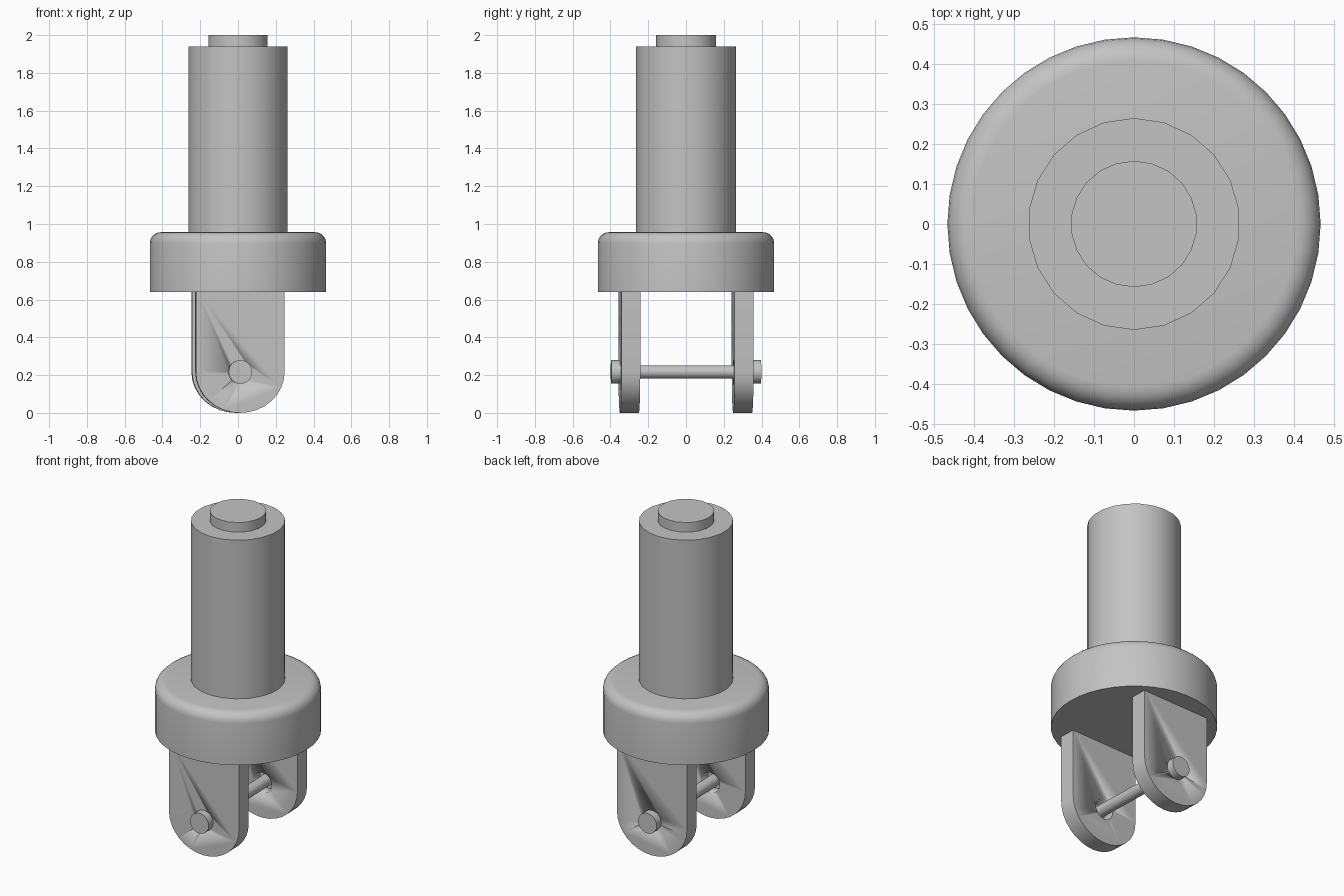
import bpy, bmesh
from math import pi, sin, cos, radians
from mathutils import Matrix

if "Cube" in bpy.data.objects:
    bpy.data.objects.remove(bpy.data.objects["Cube"], do_unlink=True)

GREY = (0.55, 0.55, 0.55, 1)
steel = bpy.data.materials.new("grey_steel")
steel.use_nodes = True
steel.diffuse_color = GREY
steel.node_tree.nodes["Principled BSDF"].inputs["Base Color"].default_value = GREY

TWIST = Matrix.Rotation(radians(1.9), 4, "Z")  # fork and pin sit slightly turned
PIN_Z = 0.217


def finish(name, bm, smooth=True):
    bmesh.ops.recalc_face_normals(bm, faces=bm.faces)
    mesh = bpy.data.meshes.new(name)
    bm.to_mesh(mesh)
    bm.free()
    mesh.materials.append(steel)
    obj = bpy.data.objects.new(name, mesh)
    bpy.context.collection.objects.link(obj)
    if smooth:
        bpy.ops.object.select_all(action="DESELECT")
        obj.select_set(True)
        bpy.context.view_layer.objects.active = obj
        bpy.ops.object.shade_smooth_by_angle(angle=radians(35))
    return obj


def upright(name, radius, z0, z1, sides, round_top=0):
    """Vertical cylinder, optionally with a rounded top edge."""
    bm = bmesh.new()
    bmesh.ops.create_cone(bm, cap_ends=True, segments=sides, radius1=radius, radius2=radius,
                          depth=z1 - z0, matrix=Matrix.Translation((0, 0, (z0 + z1) / 2)))
    if round_top:
        rim = [e for e in bm.edges if all(v.co.z > z1 - 0.001 for v in e.verts)]
        bmesh.ops.bevel(bm, geom=rim, offset=round_top, segments=5, profile=0.5, affect="EDGES")
    return finish(name, bm)


def pin_part(name, radius, y0, y1, sides=24):
    """Cylinder along the pin axis."""
    bm = bmesh.new()
    place = TWIST @ Matrix.Translation((0, (y0 + y1) / 2, PIN_Z)) @ Matrix.Rotation(pi / 2, 4, "X")
    bmesh.ops.create_cone(bm, cap_ends=True, segments=sides, radius1=radius, radius2=radius,
                          depth=y1 - y0, matrix=place)
    return finish(name, bm)


# Round body
upright("collar", 0.467, 0.64, 0.957, 40, 0.06)
upright("column", 0.265, 0.95, 1.94, 22)
upright("top_stub", 0.158, 1.93, 2.0, 22)

# Pin and the cutter for its holes
pin_part("pin_rod", 0.035, -0.34, 0.34)
cutter = pin_part("hole_cutter", 0.0625, -0.5, 0.5)
cutter.hide_render = True
cutter.hide_viewport = True

# Two fork plates with rounded lower ends, each with a pin head
HALF, STEPS = 0.235, 16
outline = [(-HALF, 0.66)]
outline += [(-HALF * cos(pi * i / STEPS), PIN_Z * (1 - sin(pi * i / STEPS))) for i in range(STEPS + 1)]
outline += [(HALF, 0.66)]
for side, s in (("front", -1), ("back", 1)):
    bm = bmesh.new()
    face = bm.faces.new([bm.verts.new((x, s * 0.25, z)) for x, z in outline])
    new = bmesh.ops.extrude_face_region(bm, geom=[face])["geom"]
    bmesh.ops.translate(bm, vec=(0, s * 0.1, 0),
                        verts=[g for g in new if isinstance(g, bmesh.types.BMVert)])
    if face.is_valid and not any(len(e.link_faces) == 1 for e in bm.edges):
        pass
    else:
        bmesh.ops.holes_fill(bm, edges=bm.edges, sides=0)
    bm.transform(TWIST)
    plate = finish(side + "_fork_plate", bm)
    hole = plate.modifiers.new("pin_hole", "BOOLEAN")
    hole.operation = "DIFFERENCE"
    hole.solver = "EXACT"
    hole.object = cutter
    pin_part(side + "_pin_head", 0.0625, *sorted((s * 0.32, s * 0.397)))
